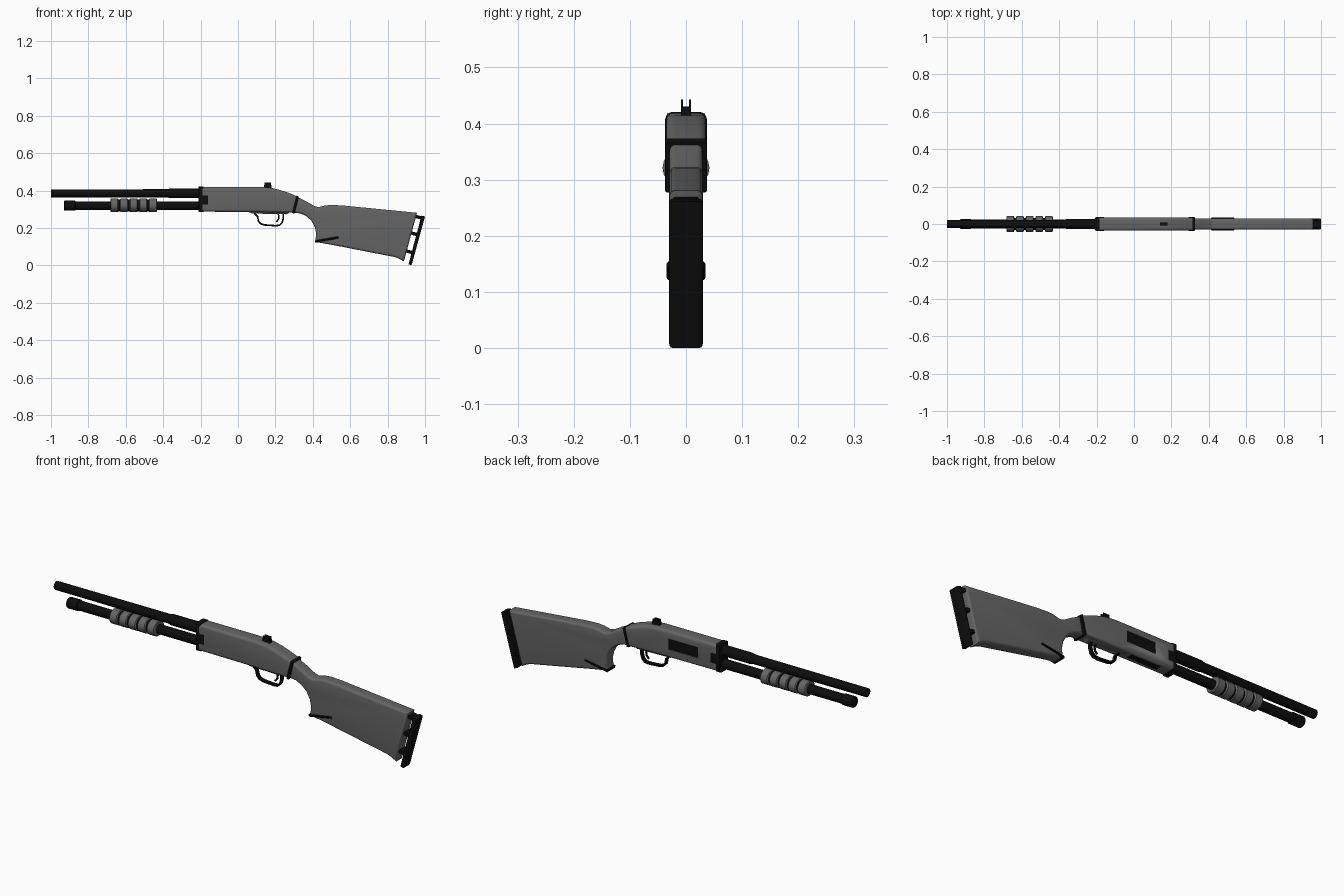
import bpy, bmesh, math
from mathutils import Vector

if "Cube" in bpy.data.objects:
    bpy.data.objects.remove(bpy.data.objects["Cube"])


def material(name, v):
    m = bpy.data.materials.new(name)
    m.diffuse_color = (v, v, v, 1)
    m.use_nodes = True
    m.node_tree.nodes["Principled BSDF"].inputs["Base Color"].default_value = m.diffuse_color
    return m


BLACK = material("black", 0.004)
GREY = material("dark_grey", 0.13)


def finish(bm, name, mat):
    bmesh.ops.recalc_face_normals(bm, faces=bm.faces)
    me = bpy.data.meshes.new(name)
    bm.to_mesh(me)
    bm.free()
    ob = bpy.data.objects.new(name, me)
    bpy.context.collection.objects.link(ob)
    me.materials.append(mat)
    bpy.ops.object.select_all(action='DESELECT')
    ob.select_set(True)
    bpy.context.view_layer.objects.active = ob
    bpy.ops.object.shade_smooth_by_angle(angle=math.radians(32))
    return ob


def slab(name, pts, half, mat, bevel=0.0, segs=3, y=0.0):
    """Side profile (x, z) extruded across y, with its two rims rounded."""
    bm = bmesh.new()
    f = bm.faces.new([bm.verts.new((px, y - half, pz)) for px, pz in pts])
    ext = bmesh.ops.extrude_face_region(bm, geom=[f])
    vs = [g for g in ext["geom"] if isinstance(g, bmesh.types.BMVert)]
    bmesh.ops.translate(bm, verts=vs, vec=(0, 2 * half, 0))
    if bevel:
        rims = [e for e in bm.edges if abs(e.verts[0].co.y - e.verts[1].co.y) < 1e-5]
        bmesh.ops.bevel(bm, geom=rims, offset=bevel, segments=segs, profile=0.5,
                        affect='EDGES', clamp_overlap=False)
    return finish(bm, name, mat)


def box(name, x0, x1, z0, z1, half, mat, bevel=0.0, y=0.0):
    return slab(name, [(x0, z0), (x1, z0), (x1, z1), (x0, z1)], half, mat, bevel, 2, y)


def lathe(name, prof, z, mat, sides=24, wide=1.0):
    """Profile (x, radius) turned around an x-parallel axis at height z."""
    bm = bmesh.new()
    rings = []
    for px, r in prof:
        rings.append([bm.verts.new((px, wide * r * math.cos(a), z + r * math.sin(a)))
                      for a in (2 * math.pi * i / sides for i in range(sides))])
    for a, b in zip(rings, rings[1:]):
        for i in range(sides):
            j = (i + 1) % sides
            bm.faces.new((a[i], a[j], b[j], b[i]))
    bm.faces.new(rings[0])
    bm.faces.new(rings[-1])
    return finish(bm, name, mat)


def strip(name, path, thick, half, mat):
    """Flat band of given thickness following an (x, z) path."""
    p = [Vector(q) for q in path]
    a, b = [], []
    for i, q in enumerate(p):
        d = (p[min(i + 1, len(p) - 1)] - p[max(i - 1, 0)]).normalized()
        n = Vector((-d.y, d.x)) * thick / 2
        a.append(tuple(q + n))
        b.append(tuple(q - n))
    return slab(name, a + b[::-1], half, mat, 0.002, 1)


# Barrel with open muzzle, magazine tube with end cap
lathe("barrel", [(-0.94, 0.015), (-1.0, 0.016), (-1.0, 0.021), (-0.38, 0.022),
                 (-0.36, 0.026), (-0.18, 0.026)], 0.385, BLACK)
lathe("magazine_tube", [(-0.93, 0.024), (-0.926, 0.027), (-0.872, 0.027),
                        (-0.868, 0.023), (-0.18, 0.023)], 0.319, BLACK)

# Ribbed pump grip
lathe("pump_core", [(-0.675, 0.032), (-0.435, 0.032)], 0.32, BLACK)
for i in range(5):
    x = -0.682 + i * 0.0515
    lathe(f"pump_rib_{i + 1}", [(x, 0.033), (x + 0.003, 0.037), (x + 0.039, 0.037),
                                (x + 0.042, 0.033)], 0.321, GREY, 20, 1.13)

# Receiver
receiver = slab("receiver", [(-0.2, 0.287), (0.1, 0.285), (0.296, 0.281), (0.318, 0.368),
                             (0.27, 0.388), (0.22, 0.404), (0.18, 0.414), (0.13, 0.419),
                             (-0.2, 0.419)], 0.036, GREY, 0.015, 4)


def cut(x0, x1, z0, z1, half, y, name):
    c = box(name, x0, x1, z0, z1, half, BLACK, 0, y)
    c.hide_render = c.hide_viewport = True
    m = receiver.modifiers.new(name, 'BOOLEAN')
    m.operation = 'DIFFERENCE'
    m.object = c


# Ejection port on the back side, loading port underneath
cut(-0.09, 0.07, 0.328, 0.382, 0.02, 0.045, "ejection_cutter")
cut(-0.14, 0.03, 0.26, 0.298, 0.02, 0, "loading_cutter")
box("bolt", -0.092, 0.072, 0.326, 0.384, 0.012, BLACK, 0, 0.021)
box("shell_lifter", -0.142, 0.032, 0.292, 0.31, 0.022, BLACK)

# Front collar and its side lugs, rear ring
box("front_collar", -0.212, -0.184, 0.284, 0.421, 0.037, BLACK, 0.012)
box("collar_lugs", -0.2, -0.16, 0.325, 0.375, 0.0375, BLACK, 0.003)
slab("rear_ring", [(0.291, 0.279), (0.302, 0.277), (0.325, 0.366), (0.314, 0.373)],
     0.0375, BLACK, 0.004, 2)

# Rear sight
box("sight_base", 0.14, 0.18, 0.414, 0.43, 0.009, BLACK)
for side in (-1, 1):
    box(f"sight_prong_{'left' if side < 0 else 'right'}", 0.143, 0.177, 0.425, 0.443,
        0.0018, BLACK, 0, side * 0.0072)

# Trigger group
slab("trigger_plate", [(0.05, 0.288), (0.075, 0.277), (0.26, 0.273), (0.28, 0.285)],
     0.018, GREY, 0.003, 1)
strip("trigger_guard", [(0.088, 0.277), (0.104, 0.262), (0.11, 0.235), (0.122, 0.222),
                        (0.142, 0.216), (0.2, 0.212), (0.222, 0.214), (0.236, 0.228),
                        (0.242, 0.25), (0.242, 0.277)], 0.009, 0.011, BLACK)
strip("trigger", [(0.212, 0.28), (0.219, 0.262), (0.216, 0.245), (0.204, 0.232)],
      0.008, 0.005, BLACK)

# Stock with wrist and grip curve
slab("stock", [(0.303, 0.281), (0.335, 0.277), (0.365, 0.263), (0.392, 0.239), (0.41, 0.207),
               (0.418, 0.17), (0.413, 0.125), (0.5, 0.11), (0.84, 0.044), (0.862, 0.035),
               (0.887, 0.021), (0.957, 0.281), (0.56, 0.32), (0.5, 0.323), (0.465, 0.32),
               (0.43, 0.311), (0.405, 0.319), (0.36, 0.345), (0.32, 0.364)],
     0.03, GREY, 0.012, 4)
slab("grip_cap", [(0.412, 0.121), (0.45, 0.128), (0.538, 0.144), (0.535, 0.154),
                  (0.45, 0.14), (0.411, 0.133)], 0.0345, BLACK, 0.003, 1)

# Butt pad held off the stock by small spacers
slab("butt_pad", [(0.912, 0.006), (0.928, 0.0), (1.0, 0.261), (0.981, 0.266)],
     0.03, BLACK, 0.006, 3)
for i, t in enumerate((0.2, 0.57, 0.91)):
    x, z = 0.887 + 0.07 * t, 0.015 + 0.26 * t
    slab(f"pad_spacer_{i + 1}", [(x - 0.015, z + 0.004), (x + 0.04, z - 0.01),
                                 (x + 0.045, z + 0.007), (x - 0.01, z + 0.021)],
         0.022, BLACK, 0.002, 1)
